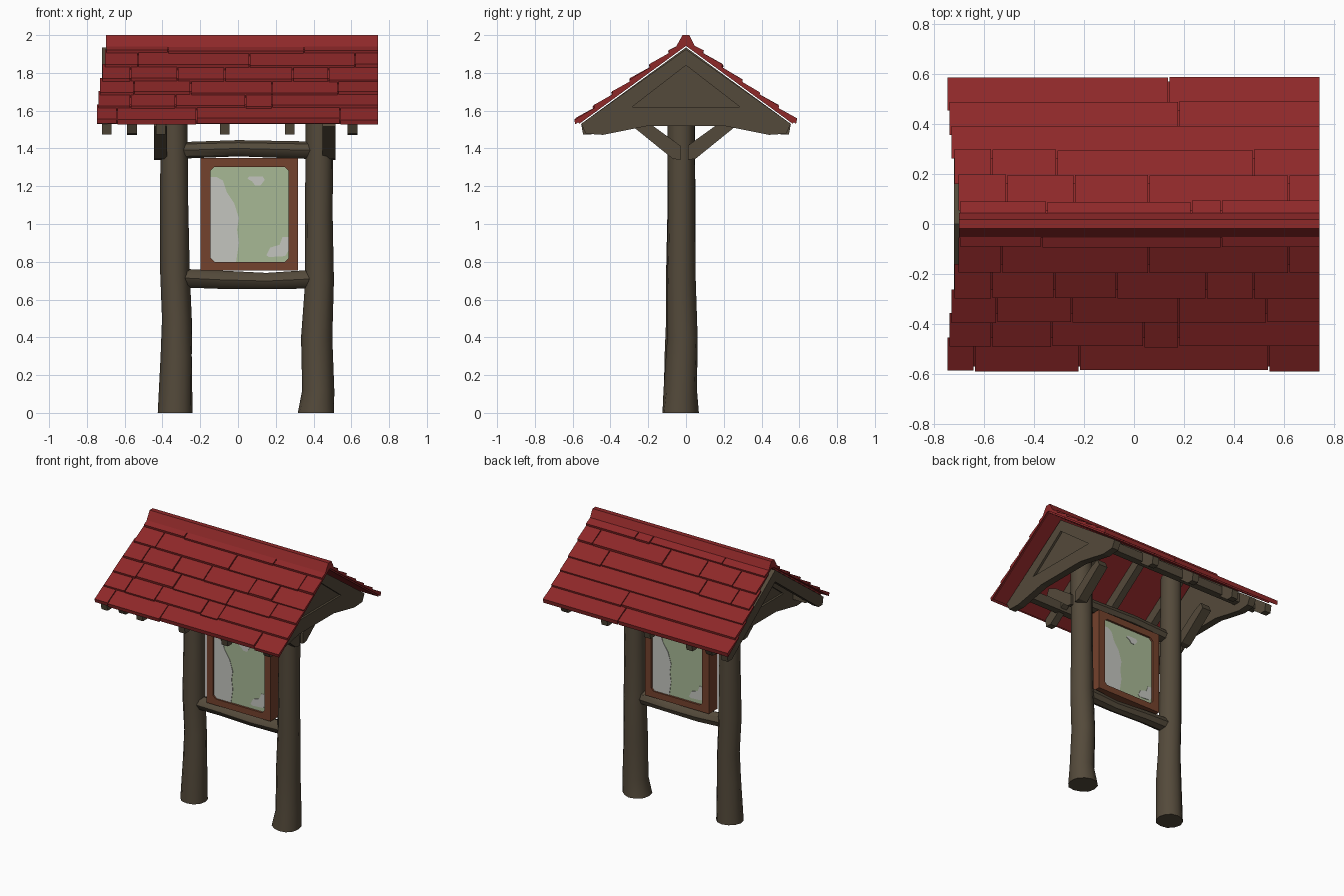
import bpy
import bmesh
import math
import random
from mathutils import Vector

random.seed(4)
cube = bpy.data.objects.get("Cube")
if cube:
    bpy.data.objects.remove(cube, do_unlink=True)


def material(name, rgb):
    m = bpy.data.materials.new(name)
    m.use_nodes = True
    m.diffuse_color = (*rgb, 1)
    bsdf = m.node_tree.nodes["Principled BSDF"]
    bsdf.inputs["Base Color"].default_value = (*rgb, 1)
    bsdf.inputs["Roughness"].default_value = 0.9
    return m


RED = material("roof red", (0.27, 0.021, 0.022))
WOOD = material("weathered wood", (0.088, 0.068, 0.043))
FRAME = material("frame brown", (0.175, 0.054, 0.026))
GREEN = material("map green", (0.39, 0.48, 0.30))
GREY = material("map grey", (0.55, 0.56, 0.52))


def finish(name, bm, mat):
    bmesh.ops.recalc_face_normals(bm, faces=bm.faces)
    me = bpy.data.meshes.new(name)
    bm.to_mesh(me)
    bm.free()
    me.materials.append(mat)
    ob = bpy.data.objects.new(name, me)
    bpy.context.collection.objects.link(ob)
    return ob


def prisms(name, parts, mat, axis="x"):
    """Extrude (profile, start, end) parts along x (profile y, z) or y (profile x, z)."""
    bm = bmesh.new()
    for pts, a, b in parts:
        ends = []
        for t in (a, b):
            ends.append([bm.verts.new((t, p, z) if axis == "x" else (p, t, z)) for p, z in pts])
            bm.faces.new(ends[-1])
        n = len(pts)
        for i in range(n):
            j = (i + 1) % n
            bm.faces.new((ends[0][i], ends[0][j], ends[1][j], ends[1][i]))
    return finish(name, bm, mat)


def rect(p0, p1, z0, z1):
    return [(p0, z0), (p1, z0), (p1, z1), (p0, z1)]


def flip(pts):
    return [(-y, z) for y, z in pts]


def log(name, rings, upright, sides=12):
    """Loft an uneven log through (x, y, z, radius) rings."""
    bm = bmesh.new()
    loops = []
    for x, y, z, r in rings:
        loop = []
        for k in range(sides):
            a = math.tau * k / sides
            rr = r * random.uniform(0.95, 1.04)
            u, v = rr * math.cos(a), rr * math.sin(a)
            off = (u, v, 0) if upright else (0, u, v)
            loop.append(bm.verts.new(Vector((x, y, z)) + Vector(off)))
        loops.append(loop)
    for lo, hi in zip(loops, loops[1:]):
        for k in range(sides):
            j = (k + 1) % sides
            bm.faces.new((lo[k], lo[j], hi[j], hi[k]))
    bm.faces.new(loops[0])
    bm.faces.new(loops[-1])
    ob = finish(name, bm, WOOD)
    ob.data.shade_smooth()
    ob.data.set_sharp_from_angle(angle=math.radians(42))


# Posts and cross logs
log("right_post", [(-0.33, -0.03, 0, 0.092), (-0.325, -0.03, 0.3, 0.083),
                   (-0.325, -0.025, 0.5, 0.078), (-0.335, -0.03, 0.75, 0.077),
                   (-0.335, -0.025, 1.1, 0.075), (-0.34, -0.025, 1.85, 0.07)], True)
log("left_post", [(0.415, -0.03, 0, 0.097), (0.425, -0.03, 0.12, 0.086),
                  (0.42, -0.02, 0.4, 0.083), (0.43, -0.025, 0.7, 0.077),
                  (0.43, -0.025, 1.05, 0.073), (0.435, -0.025, 1.85, 0.073)], True)
log("upper_crossbar", [(-0.3, -0.03, 1.39, 0.045), (0, -0.025, 1.4, 0.043),
                       (0.4, -0.03, 1.39, 0.045)], False, 8)
log("lower_crossbar", [(-0.3, -0.03, 0.715, 0.05), (-0.1, -0.02, 0.705, 0.047),
                       (0.15, -0.03, 0.698, 0.042), (0.4, -0.03, 0.71, 0.05)], False, 8)

# Board frame with clipped inner corners
CX, CY = 0.06, -0.03
X0, X1, Z0, Z1 = -0.198, 0.318, 0.755, 1.35
I0, I1, J0, J1 = -0.145, 0.268, 0.8, 1.302
bars = [rect(X0, I0, Z0, Z1), rect(I1, X1, Z0, Z1), rect(I0, I1, Z0, J0), rect(I0, I1, J1, Z1)]
for x, sx in ((I0, 1), (I1, -1)):
    for z, sz in ((J0, 1), (J1, -1)):
        bars.append([(x, z), (x + sx * 0.02, z), (x, z + sz * 0.02)])
prisms("board_frame", [(b, CY - 0.05, CY + 0.05) for b in bars], FRAME, "y")
prisms("map_panel", [(rect(I0, I1, J0, J1), CY - 0.035, CY + 0.035)], GREEN, "y")

# Grey map patches, turned half round for the back
patches = [
    [(I0, J0), (-0.01, J0), (0.005, 0.9), (-0.005, 0.97), (0.005, 1.03), (-0.02, 1.11),
     (-0.06, 1.17), (-0.08, 1.23), (-0.115, 1.25), (I0, 1.25)],
    [(0.05, 1.24), (0.06, 1.252), (0.13, 1.252), (0.142, 1.235), (0.12, 1.205), (0.09, 1.205),
     (0.075, 1.225)],
    [(0.15, 0.835), (0.165, 0.825), (0.25, 0.83), (I1, 0.86), (I1, 0.93), (0.235, 0.93),
     (0.22, 0.89), (0.17, 0.875)],
]
plates = []
for p in patches:
    plates.append((p, CY - 0.038, CY - 0.034))
    plates.append(([(2 * CX - x, z) for x, z in p], CY + 0.034, CY + 0.038))
prisms("map_patches", plates, GREY, "y")


# Roof slopes: overlapping shingle courses with staggered joints
def slope_z(y):
    return 1.955 - 0.73 * y


EDGES = [0.583, 0.485, 0.387, 0.292, 0.19, 0.085, 0.0]
ENDS = [-0.747, -0.738, -0.73, -0.718, -0.703, -0.697]
RIGHT_END = 0.742
front_joints = [[-0.64, -0.22, 0.54], [-0.57, -0.33, 0.04, 0.18], [-0.55, -0.25, 0.18, 0.53],
                [-0.57, -0.32, -0.07, 0.29, 0.48], [-0.53, 0.06, 0.62], [-0.37, 0.35]]
back_joints = [[0.14], [0.18], [], [-0.57, -0.31, 0.48], [-0.51, -0.24, 0.06, 0.62],
               [-0.35, 0.23, 0.35]]

for name, sign, courses in (("front", -1, front_joints), ("back", 1, back_joints)):
    parts = []
    for i, joints in enumerate(courses):
        lo, hi = EDGES[i], max(EDGES[i + 1] - 0.03, 0)
        stops = [ENDS[i]] + joints + [RIGHT_END]
        for n, (a, b) in enumerate(zip(stops, stops[1:])):
            y = lo + random.uniform(-0.004, 0.004)
            t = random.uniform(0.022, 0.03)
            pts = [(y, slope_z(y)), (y + 0.006, slope_z(y) + t),
                   (hi, slope_z(hi) + 0.01), (hi, slope_z(hi))]
            pts = [(sign * p, z) for p, z in pts]
            parts.append((pts, a + (0.003 if n else 0), b - (0.003 if b < RIGHT_END else 0)))
    # Thin deck under the shingles
    deck = [(0, slope_z(0)), (0.57, slope_z(0.57)), (0.565, slope_z(0.565) - 0.012),
            (0, slope_z(0) - 0.012)]
    parts.append(([(sign * p, z) for p, z in deck], -0.69, 0.735))
    prisms(name + "_shingles", parts, RED)

# Ridge cap
prisms("ridge_cap", [([(-0.055, 1.935), (-0.018, 2.0), (0.018, 2.0), (0.045, 1.945), (0, 1.95)],
                      -0.7, RIGHT_END)], RED)

# Rafters with tails showing below the eaves
rafter = [(0, 1.935), (0.555, 1.53), (0.545, 1.475), (0.5, 1.475), (0, 1.85)]
rafters = []
for x in (-0.695, -0.41, -0.07, 0.275):
    for pts in (rafter, flip(rafter)):
        rafters.append((pts, x - 0.025, x + 0.025))
prisms("rafters", rafters, WOOD)

# Eave purlins
prisms("eave_purlins", [(rect(s * 0.42 - 0.025, s * 0.42 + 0.025, 1.535, 1.60), -0.69, 0.62)
                        for s in (-1, 1)], WOOD)

# Gables: panel with raised borders round a sunken triangle
half = [(0.555, 1.53), (0.53, 1.478), (0.44, 1.472), (0.2, 1.52)]
panel = [(0, 1.925)] + half + flip(half)[::-1]
top, corner = (0, 1.925), (0.555, 1.53)
inner_top, inner = (0, 1.84), (0.285, 1.62)
side = [top, corner, inner, inner_top]
low = [(0.555, 1.53), (0.53, 1.478), (0.44, 1.472), (0.2, 1.52)]
base = low + flip(low)[::-1] + [(-0.285, 1.62), (0.285, 1.62)]
for name, x, out in (("left_gable", 0.605, 1), ("right_gable", -0.56, -1)):
    outer = x + out * 0.027
    skin = x + out * 0.012
    parts = [(panel, x - out * 0.025, skin)]
    parts += [(p, skin, outer) for p in (side, flip(side), base)]
    prisms(name, parts, WOOD)

# Diagonal braces from the posts to the roof
brace = [(0.02, 1.34), (0.06, 1.345), (0.27, 1.515), (0.25, 1.56), (0.18, 1.53), (0.02, 1.415)]
for name, x in (("left_braces", 0.482), ("right_braces", -0.41)):
    prisms(name, [([(y - 0.01, z) for y, z in p], x - 0.035, x + 0.035)
                  for p in (brace, flip(brace))], WOOD)
